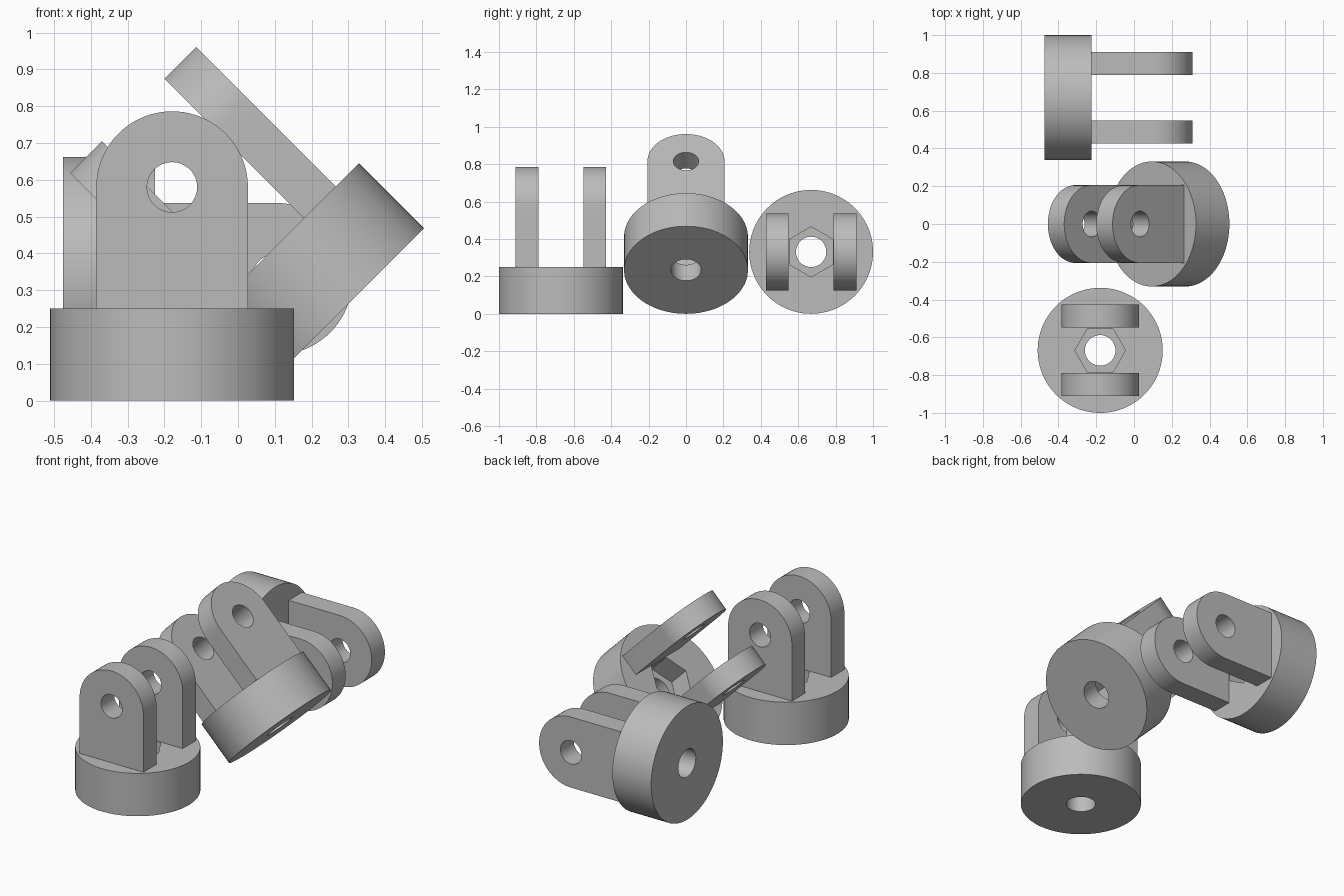
import bpy, bmesh, math
from mathutils import Matrix, Vector

if "Cube" in bpy.data.objects:
    bpy.data.objects.remove(bpy.data.objects["Cube"])

R, BASE_H = 0.331, 0.25            # round base
LUG_W, LUG_T, LUG_Y = 0.206, 0.122, 0.181   # half width, thickness, offset
PIN_Z, PIN_R = 0.58, 0.068         # pin hole through the lugs
BOLT_R, HEX_R, HEX_D = 0.081, 0.134, 0.13   # bolt hole and nut pocket

grey = bpy.data.materials.new("grey plastic")
grey.diffuse_color = (0.5, 0.5, 0.5, 1)
grey.use_nodes = True
grey.node_tree.nodes["Principled BSDF"].inputs["Base Color"].default_value = grey.diffuse_color


def prism(name, points, vec):
    """Extrude a closed outline along a vector."""
    bm = bmesh.new()
    face = bm.faces.new([bm.verts.new(p) for p in points])
    top = bmesh.ops.extrude_face_region(bm, geom=[face])["geom"]
    bmesh.ops.translate(bm, vec=vec, verts=[v for v in top if isinstance(v, bmesh.types.BMVert)])
    bmesh.ops.recalc_face_normals(bm, faces=bm.faces)
    mesh = bpy.data.meshes.new(name)
    bm.to_mesh(mesh)
    bm.free()
    obj = bpy.data.objects.new(name, mesh)
    bpy.context.collection.objects.link(obj)
    mesh.materials.append(grey)
    return obj


def ring(radius, n, z=0.0):
    return [(radius * math.cos(2 * math.pi * i / n), radius * math.sin(2 * math.pi * i / n), z)
            for i in range(n)]


def combine(target, tool, operation):
    """Apply a boolean and discard the tool."""
    mod = target.modifiers.new(operation.lower(), "BOOLEAN")
    mod.operation, mod.object, mod.solver = operation, tool, "EXACT"
    bpy.context.view_layer.objects.active = target
    bpy.ops.object.modifier_apply(modifier=mod.name)
    bpy.data.objects.remove(tool)


# Round base
clevis = prism("clevis_lower", ring(R, 96), (0, 0, BASE_H))

# Two round-topped lugs
for side in (-1, 1):
    y = side * LUG_Y - LUG_T / 2
    outline = [(-LUG_W, y, BASE_H - 0.08), (LUG_W, y, BASE_H - 0.08)]
    outline += [(LUG_W * math.cos(a), y, PIN_Z + LUG_W * math.sin(a))
                for a in (math.pi * i / 40 for i in range(41))]
    combine(clevis, prism("lug", outline, (0, LUG_T, 0)), "UNION")

# Bolt hole, nut pocket and pin hole
combine(clevis, prism("bolt_cutter", ring(BOLT_R, 48, -0.1), (0, 0, 0.5)), "DIFFERENCE")
combine(clevis, prism("nut_cutter", ring(HEX_R, 6, BASE_H - HEX_D), (0, 0, HEX_D + 0.05)), "DIFFERENCE")
pin = [(x, -0.5, PIN_Z + z) for x, z, _ in ring(PIN_R, 48)]
combine(clevis, prism("pin_cutter", pin, (0, 1, 0)), "DIFFERENCE")

clevis.select_set(True)
bpy.context.view_layer.objects.active = clevis
bpy.ops.object.shade_smooth_by_angle(angle=math.radians(30))

# Upright, tilted and sideways pieces
tilt = Matrix.Rotation(math.radians(-45), 4, "Y") @ Matrix.Rotation(math.radians(90), 4, "Z")
tilted = clevis.copy()
tilted.name = "clevis_tilted"
sideways = clevis.copy()
sideways.name = "clevis_sideways"
for obj in (tilted, sideways):
    bpy.context.collection.objects.link(obj)
clevis.matrix_world = Matrix.Translation(Vector((-0.179, -0.669, 0)))
tilted.matrix_world = Matrix.Translation(Vector((0.271, 0, 0.234))) @ tilt
sideways.matrix_world = (Matrix.Translation(Vector((-0.475, 0.669, 0.331)))
                         @ Matrix.Rotation(math.radians(90), 4, "Y"))
